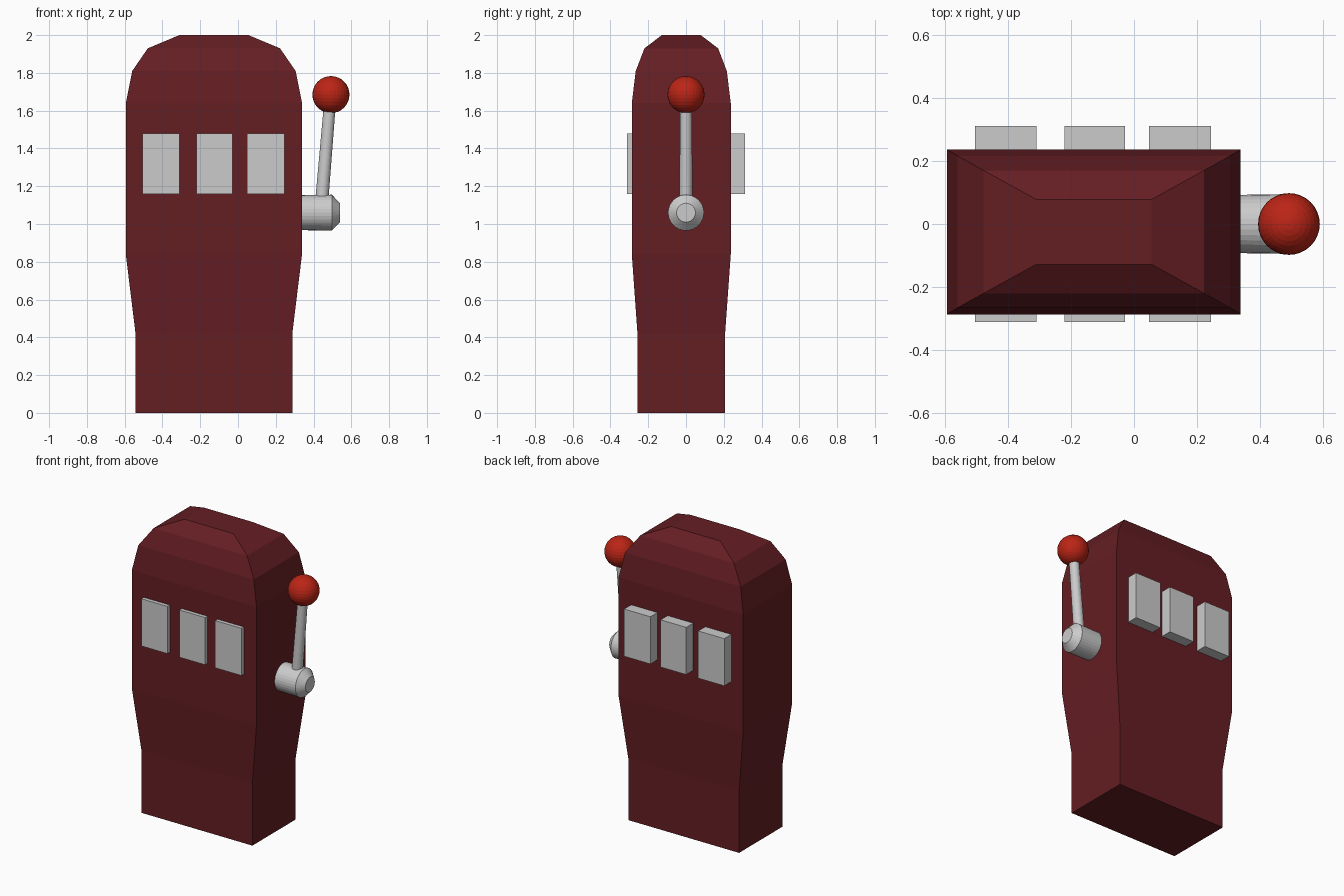
import bpy, bmesh, math
from mathutils import Vector

if "Cube" in bpy.data.objects:
    bpy.data.objects.remove(bpy.data.objects["Cube"])


def material(name, rgb):
    mat = bpy.data.materials.new(name)
    mat.diffuse_color = (*rgb, 1)
    mat.use_nodes = True
    mat.node_tree.nodes["Principled BSDF"].inputs["Base Color"].default_value = mat.diffuse_color
    return mat


def finish(name, bm, mat=None):
    bmesh.ops.recalc_face_normals(bm, faces=bm.faces[:])
    mesh = bpy.data.meshes.new(name)
    bm.to_mesh(mesh)
    bm.free()
    obj = bpy.data.objects.new(name, mesh)
    bpy.context.collection.objects.link(obj)
    if mat:
        mesh.materials.append(mat)
    return obj


def loft(name, rings, mat=None):
    """Skin a stack of equal-sized point rings and cap both ends."""
    bm = bmesh.new()
    loops = [[bm.verts.new(p) for p in ring] for ring in rings]
    n = len(loops[0])
    for a, b in zip(loops, loops[1:]):
        for i in range(n):
            j = (i + 1) % n
            bm.faces.new((a[i], a[j], b[j], b[i]))
    bm.faces.new(loops[0][::-1])
    bm.faces.new(loops[-1])
    return finish(name, bm, mat)


def tube(name, start, end, sections, sides=32):
    """Round part along an axis; sections are (fraction, radius)."""
    start, end = Vector(start), Vector(end)
    rot = (end - start).to_track_quat('Z', 'Y')
    angles = [2 * math.pi * i / sides for i in range(sides)]
    return loft(name, [[start.lerp(end, t) + rot @ Vector((r * math.cos(a), r * math.sin(a), 0))
                        for a in angles] for t, r in sections])


dark_red = material("dark_red", (0.13, 0.013, 0.017))
bright_red = material("bright_red", (0.5, 0.018, 0.008))

# Cabinet: rectangular sections as (height, half width, half depth)
profile = [(0, .4150, .232), (.42, .4150, .232), (.84, .4665, .262), (1.64, .4665, .262),
           (1.81, .4325, .241), (1.93, .3500, .195), (2.0, .1830, .103)]
cx, cy = -.1275, -.025
loft("cabinet", [[(cx + sx * w, cy + sy * d, z)
                  for sx, sy in ((-1, -1), (1, -1), (1, 1), (-1, 1))]
                 for z, w, d in profile], dark_red)

# Reel panels run through the cabinet, showing front and back
for i, (x0, x1) in enumerate(((-.505, -.31), (-.22, -.028), (.048, .245))):
    loft(f"reel_panel_{i + 1}", [[(x0, -.312, z), (x1, -.312, z), (x1, .312, z), (x0, .312, z)]
                                 for z in (1.16, 1.48)])

# Lever: chamfered hub, leaning rod, ball knob
tube("lever_hub", (.30, 0, 1.06), (.54, 0, 1.06), [(0, .092), (.82, .095), (1, .05)])
tube("lever_rod", (.44, 0, 1.08), (.49, 0, 1.68), [(0, .035), (1, .031)])

bm = bmesh.new()
bmesh.ops.create_uvsphere(bm, u_segments=32, v_segments=16, radius=.098)
bmesh.ops.translate(bm, verts=bm.verts, vec=(.492, 0, 1.685))
finish("lever_knob", bm, bright_red)
